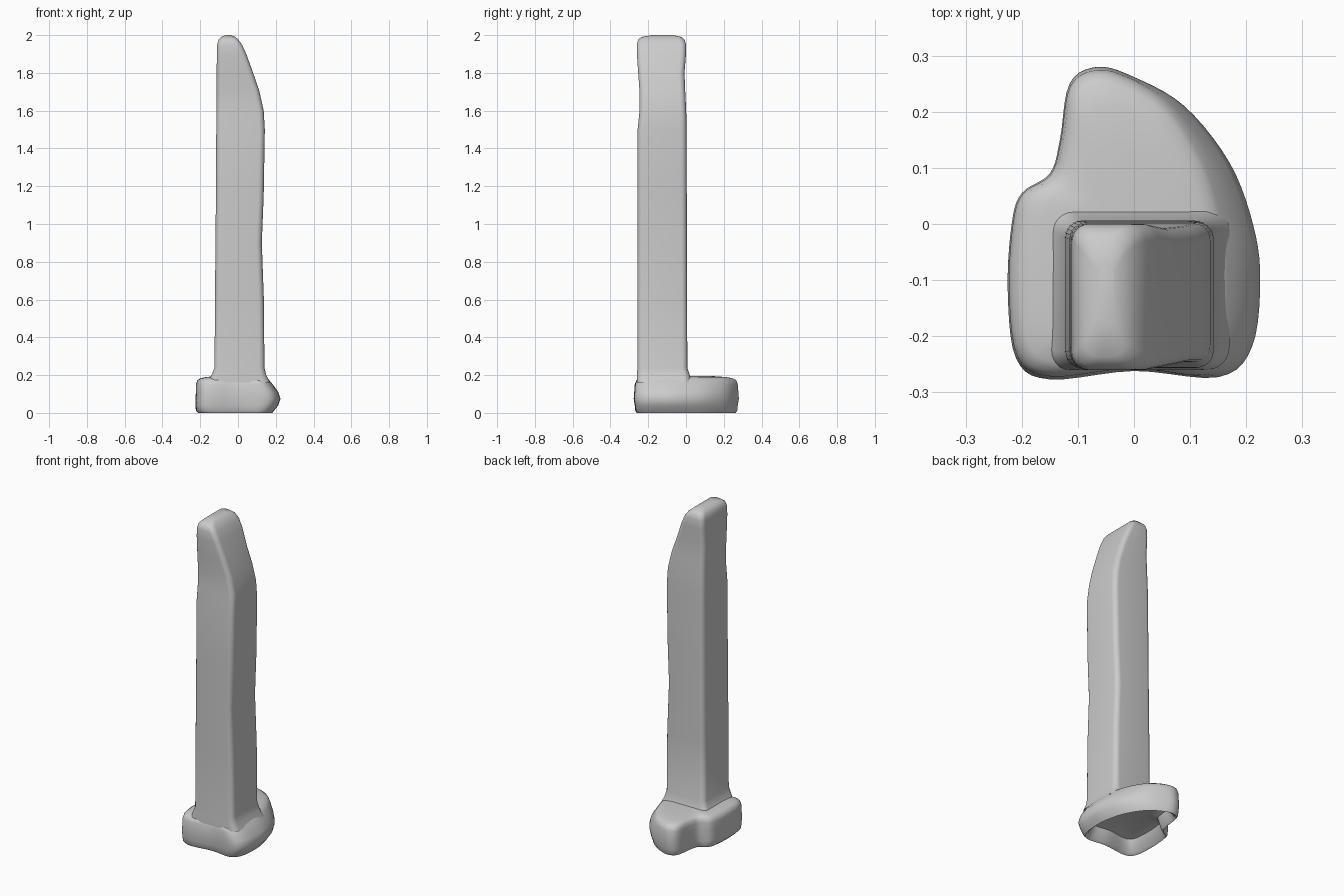
import bpy
import bmesh
import math
from mathutils import Vector

default_cube = bpy.data.objects.get("Cube")
if default_cube:
    bpy.data.objects.remove(default_cube, do_unlink=True)


def loft(name, rings):
    """Skin a stack of closed rings and cap both ends."""
    bm = bmesh.new()
    loops = [[bm.verts.new(co) for co in ring] for ring in rings]
    count = len(loops[0])
    for low, high in zip(loops, loops[1:]):
        for i in range(count):
            j = (i + 1) % count
            bm.faces.new((low[i], low[j], high[j], high[i]))
    bm.faces.new(list(reversed(loops[0])))
    bm.faces.new(loops[-1])
    bmesh.ops.recalc_face_normals(bm, faces=bm.faces[:])
    mesh = bpy.data.meshes.new(name)
    bm.to_mesh(mesh)
    bm.free()
    obj = bpy.data.objects.new(name, mesh)
    bpy.context.collection.objects.link(obj)
    bpy.ops.object.select_all(action='DESELECT')
    obj.select_set(True)
    bpy.context.view_layer.objects.active = obj
    bpy.ops.object.shade_smooth_by_angle(angle=math.radians(50))
    return obj


def rounded_rectangle(z, x0, x1, y0, y1, radius, steps=6):
    """Ring with rounded corners, counter-clockwise from the +x +y corner."""
    corners = [(x1 - radius, y1 - radius), (x0 + radius, y1 - radius),
               (x0 + radius, y0 + radius), (x1 - radius, y0 + radius)]
    ring = []
    for quarter, (cx, cy) in enumerate(corners):
        for step in range(steps + 1):
            angle = (quarter + step / steps) * math.pi / 2
            ring.append((cx + radius * math.cos(angle),
                         cy + radius * math.sin(angle), z))
    return ring


def spline(points, steps):
    """Catmull-Rom curve through a closed list of points."""
    out = []
    n = len(points)
    for i in range(n):
        a, b, c, d = (Vector(points[(i + k) % n]) for k in (-1, 0, 1, 2))
        for step in range(steps):
            t = step / steps
            out.append(b + (c - a) * t / 2
                       + (a * 2 - b * 5 + c * 4 - d) * t * t / 2
                       + (b * 3 - a - c * 3 + d) * t ** 3 / 2)
    return out


# Tall shaft: flared foot, wavy sides, slanted and rounded tip
shaft_sections = [
    (0.16, -0.16, 0.17, -0.26, 0.03, 0.04),
    (0.2, -0.14, 0.15, -0.26, 0.02, 0.035),
    (0.24, -0.124, 0.14, -0.257, 0.007, 0.03),
    (0.6, -0.122, 0.137, -0.257, 0.006, 0.03),
    (0.9, -0.119, 0.126, -0.257, 0.005, 0.03),
    (1.15, -0.117, 0.136, -0.257, 0.004, 0.03),
    (1.5, -0.115, 0.142, -0.256, 0.003, 0.03),
    (1.6, -0.114, 0.136, -0.246, 0.001, 0.03),
    (1.7, -0.113, 0.114, -0.246, -0.004, 0.03),
    (1.8, -0.113, 0.08, -0.253, -0.008, 0.03),
    (1.9, -0.112, 0.044, -0.26, 0, 0.03),
    (1.95, -0.11, 0.021, -0.26, 0, 0.03),
    (1.975, -0.103, 0.003, -0.254, -0.007, 0.03),
    (1.99, -0.09, -0.014, -0.237, -0.022, 0.03),
    (2.0, -0.065, -0.035, -0.18, -0.07, 0.014),
]
loft("shaft", [rounded_rectangle(*section) for section in shaft_sections])

# Base footprint with the rear lobe
footprint = spline([
    (-0.225, -0.12), (-0.21, -0.24), (-0.15, -0.277), (0, -0.262),
    (0.15, -0.273), (0.21, -0.22), (0.225, -0.1), (0.212, 0),
    (0.17, 0.11), (0.09, 0.21), (0, 0.262), (-0.065, 0.28),
    (-0.115, 0.25), (-0.132, 0.15), (-0.15, 0.09), (-0.2, 0.055),
    (-0.218, 0)], 5)


def base_ring(z, left, right, depth):
    """Footprint scaled separately on its -x side, +x side and in y."""
    return [(p.x * (left if p.x < 0 else right), p.y * depth, z)
            for p in footprint]


# Base: hollow underside, bulging +x flank, softened top edge
base_levels = [
    (0.09, 0.5, 0.45, 0.5),
    (0.075, 0.75, 0.68, 0.78),
    (0.01, 0.87, 0.76, 0.88),
    (0, 0.94, 0.81, 0.94),
    (0.012, 0.99, 0.85, 0.97),
    (0.04, 1, 0.95, 0.98),
    (0.075, 1, 1, 1),
    (0.11, 0.99, 0.95, 0.99),
    (0.15, 0.99, 0.82, 0.98),
    (0.172, 0.96, 0.74, 0.95),
    (0.183, 0.89, 0.69, 0.89),
    (0.19, 0.75, 0.6, 0.75),
    (0.195, 0.5, 0.4, 0.5),
]
loft("base", [base_ring(*level) for level in base_levels])
